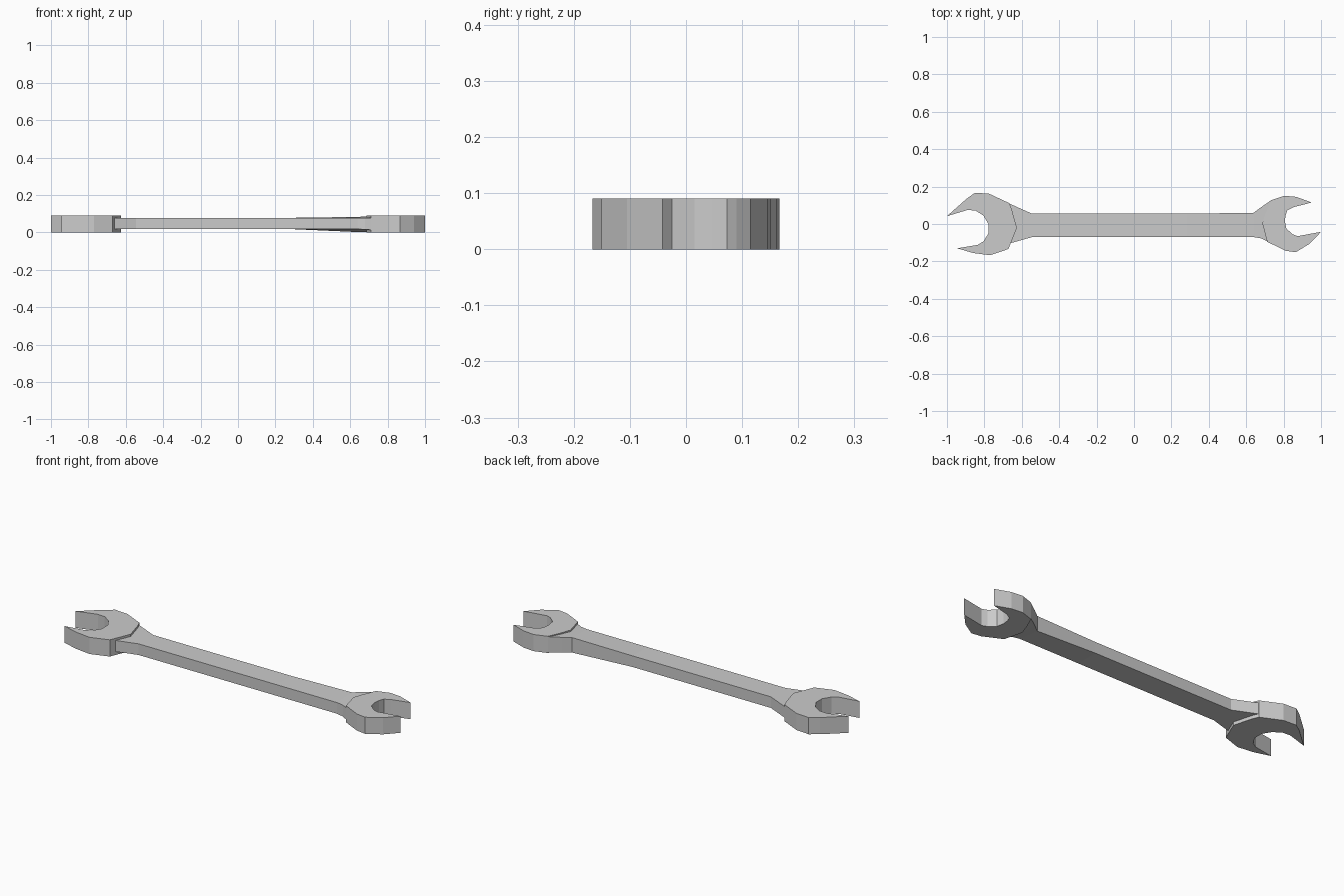
import bpy, bmesh

if "Cube" in bpy.data.objects:
    bpy.data.objects.remove(bpy.data.objects["Cube"])


def finish(bm, name):
    bmesh.ops.recalc_face_normals(bm, faces=bm.faces)
    me = bpy.data.meshes.new(name)
    bm.to_mesh(me)
    bm.free()
    ob = bpy.data.objects.new(name, me)
    bpy.context.collection.objects.link(ob)
    return ob


def jaw(name, outline, height):
    """Flat open-ended head extruded from its plan outline."""
    bm = bmesh.new()
    face = bm.faces.new([bm.verts.new((x, y, 0)) for x, y in outline])
    ext = bmesh.ops.extrude_face_region(bm, geom=[face])
    bmesh.ops.translate(bm, vec=(0, 0, height),
                        verts=[g for g in ext["geom"] if isinstance(g, bmesh.types.BMVert)])
    caps = [f for f in bm.faces if len(f.verts) > 4]
    bmesh.ops.triangulate(bm, faces=caps)
    return finish(bm, name)


# large head: outside, back, outside, then inner jaw
jaw("large_jaw", [
    (-1.0, .042), (-.895, .135), (-.85, .167), (-.775, .162), (-.668, .112),
    (-.655, .083), (-.626, -.022), (-.672, -.134), (-.69, -.14), (-.77, -.167),
    (-.86, -.155), (-.945, -.13),
    (-.837, -.112), (-.805, -.093), (-.778, -.05), (-.778, 0),
    (-.805, .045), (-.847, .072), (-.89, .075)], .09)

# small head
jaw("small_jaw", [
    (.95, .115), (.868, .145), (.805, .151), (.735, .128), (.705, .06),
    (.686, .005), (.712, -.095), (.81, -.143), (.865, -.151), (.94, -.105),
    (1.0, -.042),
    (.875, -.065), (.848, -.055), (.815, -.025), (.807, .015),
    (.81, .045), (.82, .073), (.853, .09)], .09)

# handle: stations of x, y front, y back, front bottom z, back bottom z, back top z
stations = [
    (-.668, -.105, .11, .018, .018, .078),
    (-.545, -.07, .055, .018, .018, .078),
    (.28, -.07, .055, .018, .018, .078),
    (.64, -.07, .06, .018, .002, .083),
    (.68, -.077, .09, .016, .002, .085),
    (.735, -.105, .128, .012, .004, .086)]
bm = bmesh.new()
rings = [[bm.verts.new(p) for p in
          ((x, y0, zb0), (x, y1, zb1), (x, y1, zt1), (x, y0, .078))]
         for x, y0, y1, zb0, zb1, zt1 in stations]
for a, b in zip(rings, rings[1:]):
    for i in range(4):
        j = (i + 1) % 4
        bm.faces.new((a[i], a[j], b[j], b[i]))
bm.faces.new(rings[0])
bm.faces.new(rings[-1])
finish(bm, "handle")
